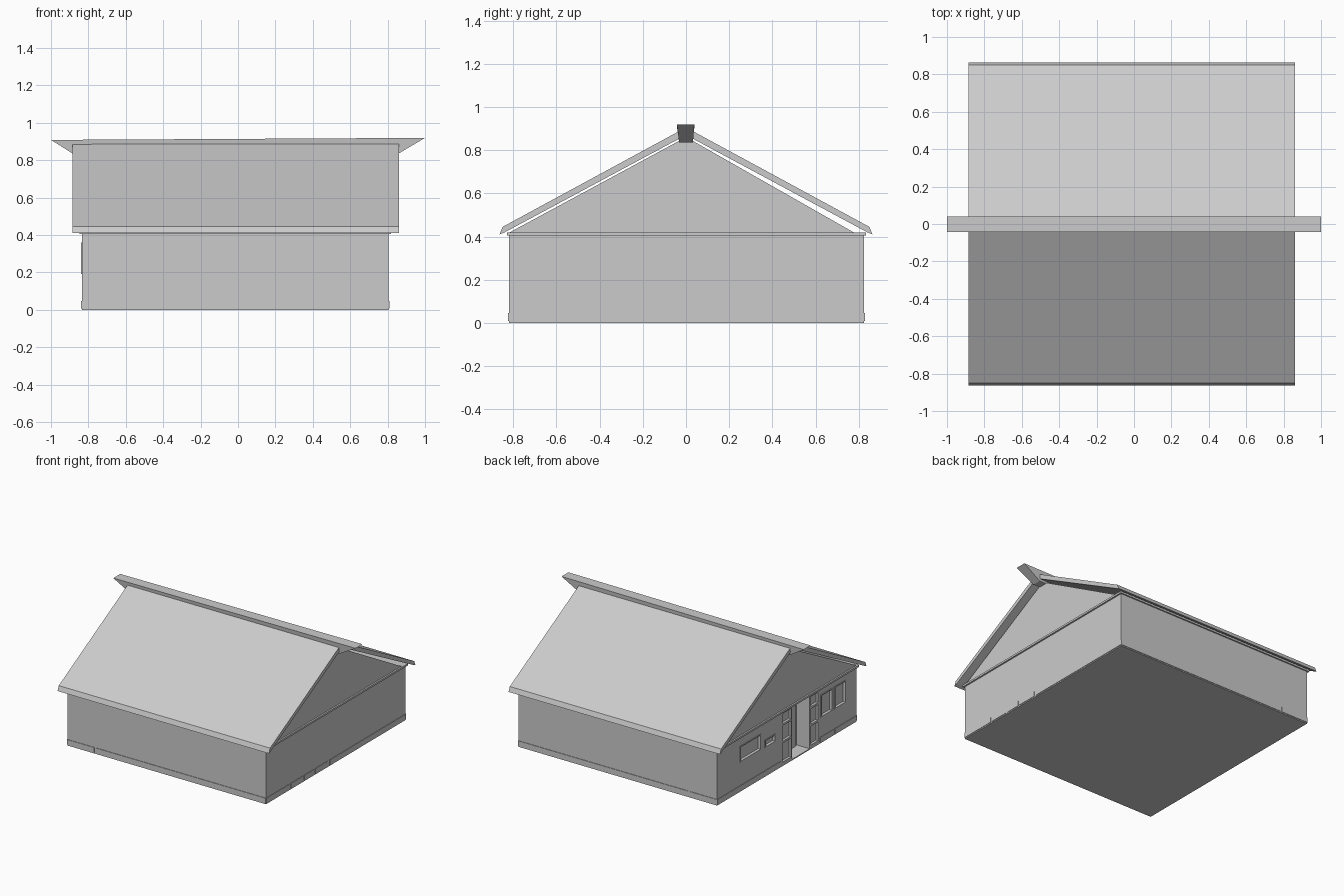
import bpy

if "Cube" in bpy.data.objects:
    bpy.data.objects.remove(bpy.data.objects["Cube"])

BOX_FACES = [(0, 2, 3, 1), (4, 5, 7, 6), (0, 1, 5, 4), (2, 6, 7, 3), (0, 4, 6, 2), (1, 3, 7, 5)]


def make(name, verts, faces):
    me = bpy.data.meshes.new(name)
    me.from_pydata(verts, [], faces)
    ob = bpy.data.objects.new(name, me)
    bpy.context.collection.objects.link(ob)
    return ob


def boxes(name, spans):
    """One object of boxes, each (x0, x1, y0, y1, z0, z1)."""
    verts, faces = [], []
    for x0, x1, y0, y1, z0, z1 in spans:
        n = len(verts)
        verts += [(x, y, z) for x in (x0, x1) for y in (y0, y1) for z in (z0, z1)]
        faces += [tuple(n + i for i in f) for f in BOX_FACES]
    return make(name, verts, faces)


def extrude_x(name, profile, x0, x1):
    """Prism along x from a closed (y, z) profile."""
    n = len(profile)
    if sum(a[0] * b[1] - b[0] * a[1] for a, b in zip(profile, profile[1:] + profile[:1])) < 0:
        profile = profile[::-1]
    verts = [(x, y, z) for x in (x0, x1) for y, z in profile]
    faces = [tuple(range(n))[::-1], tuple(range(n, 2 * n))]
    faces += [(i, (i + 1) % n, n + (i + 1) % n, n + i) for i in range(n)]
    return make(name, verts, faces)


X0, X1, Y0, Y1, TOP = -0.835, 0.805, -0.82, 0.825, 0.41

# Wall block with window openings and recessed entrance cut into the -x side
walls = boxes("walls", [(X0, X1, Y0, Y1, 0, TOP)])
windows = [(0.31, 0.555, 0.22, 0.34), (0.14, 0.265, 0.215, 0.275),
           (-0.53, -0.395, 0.19, 0.36), (-0.69, -0.555, 0.19, 0.36)]
sidelights = [(y0, y1, z0, z1) for y0, y1 in ((-0.045, 0.055), (-0.365, -0.28))
              for z0, z1 in ((0.03, 0.17), (0.185, 0.30), (0.315, 0.39))]
cuts = [(X0 - 0.02, X0 + 0.018, *w) for w in windows + sidelights]
cuts.append((X0 - 0.02, X0 + 0.11, -0.265, -0.06, 0.008, 0.40))
cutter = boxes("opening_cutter", cuts)
cutter.hide_render = True
cutter.hide_set(True)
mod = walls.modifiers.new("openings", 'BOOLEAN')
mod.operation = 'DIFFERENCE'
mod.solver = 'EXACT'
mod.object = cutter

# Window frames
frames, t = [], 0.008
for y0, y1, z0, z1 in windows:
    xa, xb = X0 - 0.004, X0 + 0.017
    frames += [(xa, xb, y0, y1, z0, z0 + t), (xa, xb, y0, y1, z1 - t, z1),
               (xa, xb, y0, y0 + t, z0 + t, z1 - t), (xa, xb, y1 - t, y1, z0 + t, z1 - t)]
boxes("window_frames", frames)

# Entrance door
boxes("door", [(X0 + 0.10, X0 + 0.115, -0.25, -0.075, 0.008, 0.36)])

# Skirting strips with gaps
s = 0.004
skirt = []
for a, b in ((X0, -0.61), (-0.60, X1)):
    skirt += [(a, b, Y0 - s, Y0, 0.008, 0.046), (a, b, Y1, Y1 + s, 0.008, 0.046)]
for a, b in ((Y0, -0.545), (-0.53, -0.385), (-0.37, -0.255), (-0.24, -0.09), (-0.07, Y1)):
    skirt.append((X1, X1 + s, a, b, 0.008, 0.046))
for a, b in ((Y0, -0.56), (-0.545, -0.39), (0.08, Y1)):
    skirt.append((X0 - s, X0, a, b, 0.008, 0.046))
boxes("skirting", skirt)

# Ceiling plate and gable block above it
boxes("ceiling_plate", [(X0 - 0.012, X1 + 0.012, -0.83, 0.835, 0.406, 0.42)])
extrude_x("gable", [(-0.82, 0.418), (0.78, 0.418), (0.02, 0.85), (-0.02, 0.85)], X0, X1)

# Roof slopes with eave lip
slope = [(0.02, 0.895), (0.85, 0.445), (0.864, 0.41), (0.84, 0.42), (0.02, 0.86)]
for name, sign in (("roof_front", -1), ("roof_back", 1)):
    extrude_x(name, [(sign * y, z) for y, z in slope], -0.885, 0.86)

# Ridge beam, tapering outward and slightly rising to the right
corners = []
for xt, xb, zt, zb in ((-1.0, -0.885, 0.908, 0.836), (1.0, 0.86, 0.919, 0.836)):
    corners += [(xb, -0.032, zb), (xt, -0.042, zt), (xb, 0.032, zb), (xt, 0.039, zt)]
make("ridge_beam", corners, [(0, 1, 3, 2), (4, 6, 7, 5), (0, 4, 5, 1), (2, 3, 7, 6), (0, 2, 6, 4), (1, 5, 7, 3)])

# Consistent outward normals
import bmesh
for ob in bpy.data.objects:
    bm = bmesh.new()
    bm.from_mesh(ob.data)
    bmesh.ops.recalc_face_normals(bm, faces=bm.faces)
    bm.to_mesh(ob.data)
    bm.free()
